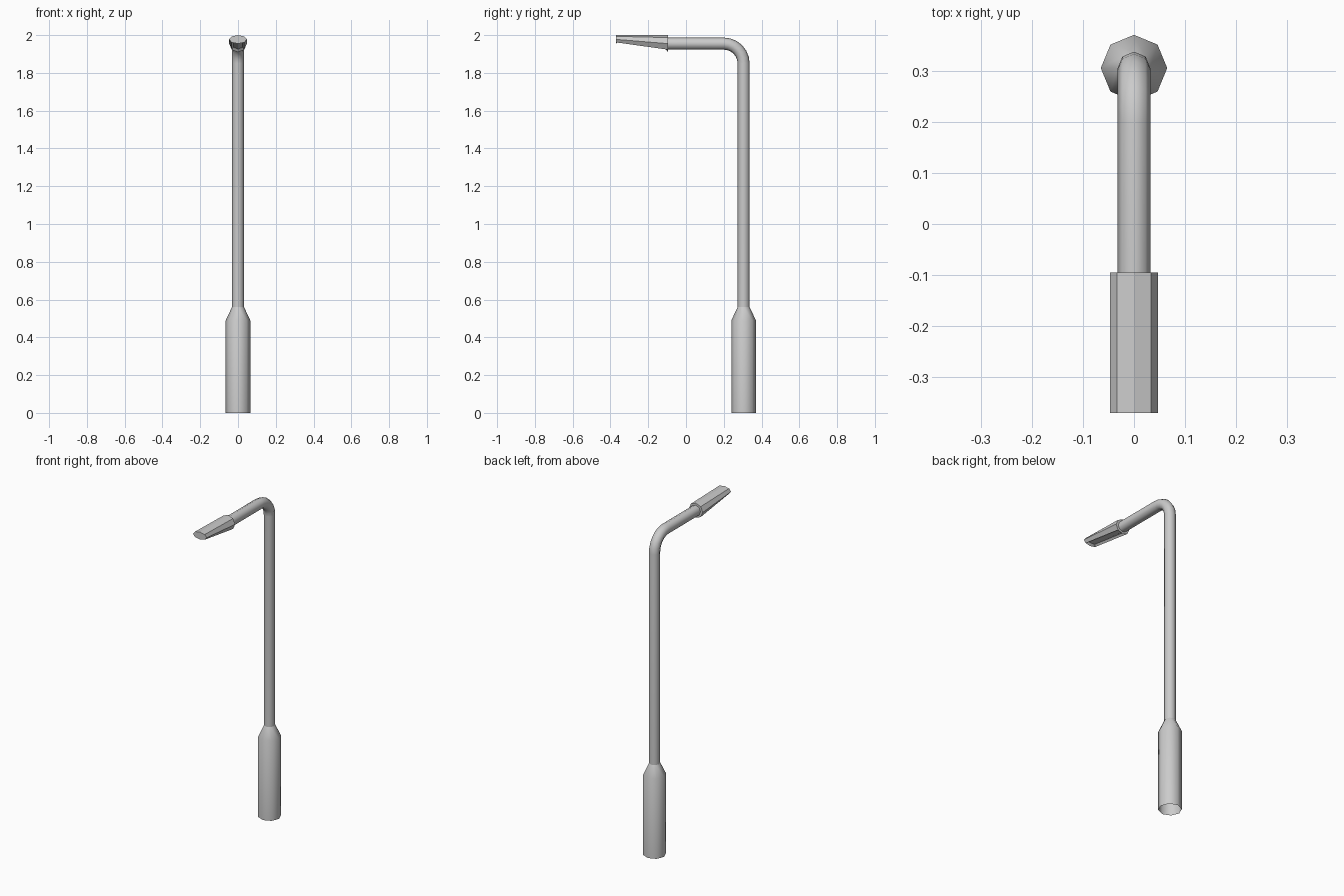
import bpy, bmesh, math
from mathutils import Vector

if "Cube" in bpy.data.objects:
    bpy.data.objects.remove(bpy.data.objects["Cube"])

N = 8  # every tube is octagonal
POLE_Y, ARM_Z, POLE_R = 0.305, 1.955, 0.032


def loft(name, rings, cap_start=False, cap_end=False):
    """Skin a list of equal-sized rings into one object."""
    bm = bmesh.new()
    loops = [[bm.verts.new(p) for p in r] for r in rings]
    for a, b in zip(loops, loops[1:]):
        for i in range(len(a)):
            j = (i + 1) % len(a)
            bm.faces.new((a[i], a[j], b[j], b[i]))
    if cap_start:
        bm.faces.new(loops[0][::-1])
    if cap_end:
        bm.faces.new(loops[-1])
    bmesh.ops.recalc_face_normals(bm, faces=bm.faces)
    return bm, name


def finish(bm, name, angle=None):
    me = bpy.data.meshes.new(name)
    bm.to_mesh(me)
    bm.free()
    ob = bpy.data.objects.new(name, me)
    bpy.context.collection.objects.link(ob)
    if angle:
        bpy.context.view_layer.objects.active = ob
        ob.select_set(True)
        bpy.ops.object.shade_smooth_by_angle(angle=math.radians(angle))
        ob.select_set(False)


def ring(center, tilt, r):
    """Octagon ring; tilt 0 faces up, 90 degrees faces -y."""
    out = Vector((0, math.cos(tilt), math.sin(tilt)))
    return [Vector(center) + r * (out * math.cos(a) + Vector((1, 0, 0)) * math.sin(a))
            for a in (math.tau * i / N for i in range(N))]


# Base sleeve with tapered collar, open underneath
base = [ring((0, POLE_Y, z), 0, r) for z, r in ((0, 0.065), (0.49, 0.065), (0.56, POLE_R))]
finish(*loft("base_sleeve", base), angle=50)
# the collar edge stays visible through its own short facets

# Pole, bend and arm in one sweep
BEND = 0.105
path = [ring((0, POLE_Y, 0.555), 0, POLE_R)]
for i in range(7):
    t = math.pi / 2 * i / 6
    path.append(ring((0, POLE_Y - BEND + BEND * math.cos(t),
                      ARM_Z - BEND + BEND * math.sin(t)), t, POLE_R))
path.append(ring((0, -0.10, ARM_Z), math.pi / 2, POLE_R))
finish(*loft("pole_and_arm", path), angle=50)

# Lamp head: octagon at the arm, squashed against the flat top line at the tip
back = ring((0, -0.095, ARM_Z), math.pi / 2, 0.047)
for p in back:
    p.z = 2.0 + (p.z - ARM_Z - 0.047) * 0.96
tip = [Vector((p.x, -0.37, 2.0 + (p.z - 2.0) * 0.5)) for p in back]
bm, name = loft("lamp_head", [back, tip], True, True)
# Recessed light opening along the underside
under = [f for f in bm.faces if len(f.verts) == 4 and f.normal.z < -0.8]
bmesh.ops.inset_region(bm, faces=under, thickness=0.013, depth=0)
bmesh.ops.translate(bm, verts=list({v for f in under for v in f.verts}), vec=(0, 0, 0.014))
finish(bm, name, angle=30)
